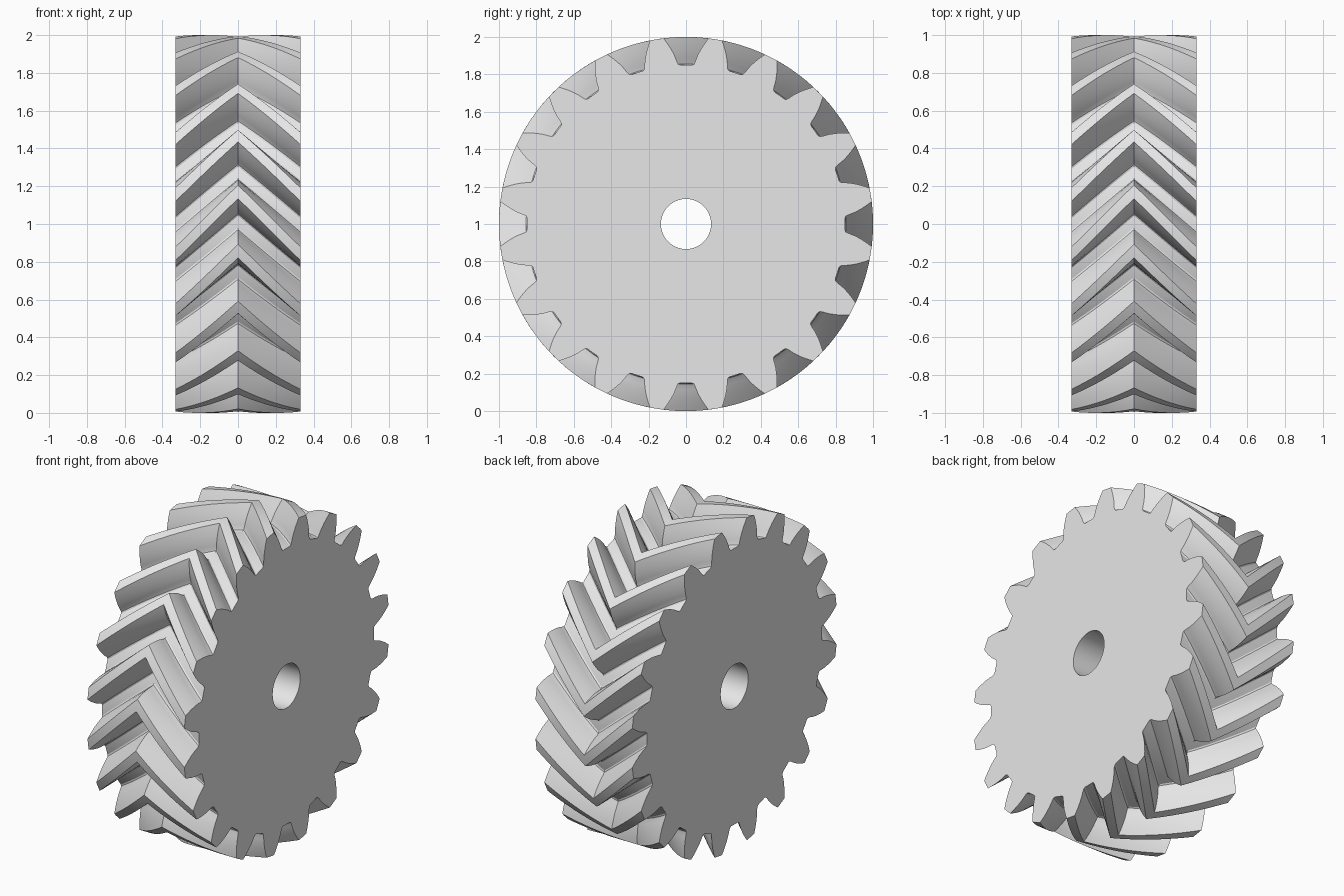
import bpy
import bmesh
from math import acos, cos, sin, sqrt, radians, degrees, pi

cube = bpy.data.objects.get("Cube")
if cube:
    bpy.data.objects.remove(cube)

TEETH = 20
HALF_WIDTH = 0.33
OUTER, ROOT, BASE = 1.0, 0.85, 0.845
TWIST = 18.8          # degrees from each side face to the middle
BORE, BORE_SIDES = 0.134, 40
STEPS = 10            # slices in each half of the width


def involute(r):
    """Flank angle in degrees at radius r."""
    a = acos(BASE / r)
    return degrees(sqrt((r / BASE) ** 2 - 1) - a)


def gear_profile():
    """Outline as (radius, angle) with a tooth gap centred on angle zero."""
    flank = [(r, 3.0 + involute(r))
             for r in (0.868 + (OUTER - 0.868) * i / 7 for i in range(8))]
    half = [(ROOT, 1.1), (ROOT, 2.1), (0.855, 2.8)] + flank
    tip = [(OUTER, 8.3), (OUTER, 9.7)]
    gap = [(r, -a) for r, a in reversed(half)] + [(ROOT, 0)] + half + tip
    pitch = 360 / TEETH
    return [(r, radians(a + pitch * k)) for k in range(TEETH) for r, a in gap]


def ring(bm, points, x, turn=0.0):
    return [bm.verts.new((x, r * cos(a + turn), 1 + r * sin(a + turn)))
            for r, a in points]


def skin(bm, a, b):
    n = len(a)
    for i in range(n):
        j = (i + 1) % n
        bm.faces.new((a[i], a[j], b[j], b[i]))


def loop_edges(bm, verts):
    return [bm.edges.get((verts[i - 1], verts[i])) for i in range(len(verts))]


bm = bmesh.new()

# Toothed rim, twisted one way and then back
profile = gear_profile()
rings = []
for s in range(-STEPS, STEPS + 1):
    t = s / STEPS
    rings.append(ring(bm, profile, t * HALF_WIDTH,
                      -radians(TWIST) * (1 - abs(t))))
for a, b in zip(rings, rings[1:]):
    skin(bm, a, b)

# Shaft bore
circle = [(BORE, 2 * pi * i / BORE_SIDES) for i in range(BORE_SIDES)]
bores = [ring(bm, circle, x) for x in (-HALF_WIDTH, HALF_WIDTH)]
skin(bm, *bores)

# Flat side faces
for rim, bore, side in ((rings[0], bores[0], -1), (rings[-1], bores[1], 1)):
    bmesh.ops.triangle_fill(bm, use_beauty=True, normal=(side, 0, 0),
                            edges=loop_edges(bm, rim) + loop_edges(bm, bore))
bmesh.ops.recalc_face_normals(bm, faces=bm.faces)

mesh = bpy.data.meshes.new("herringbone_gear")
bm.to_mesh(mesh)
bm.free()
gear = bpy.data.objects.new("herringbone_gear", mesh)
bpy.context.collection.objects.link(gear)

# Single grey material
grey = bpy.data.materials.new("light_grey")
grey.use_nodes = True
colour = (0.8, 0.8, 0.8, 1)
grey.diffuse_color = colour
grey.node_tree.nodes["Principled BSDF"].inputs["Base Color"].default_value = colour
mesh.materials.append(grey)

bpy.ops.object.select_all(action="DESELECT")
gear.select_set(True)
bpy.context.view_layer.objects.active = gear
bpy.ops.object.shade_smooth_by_angle(angle=radians(30))
